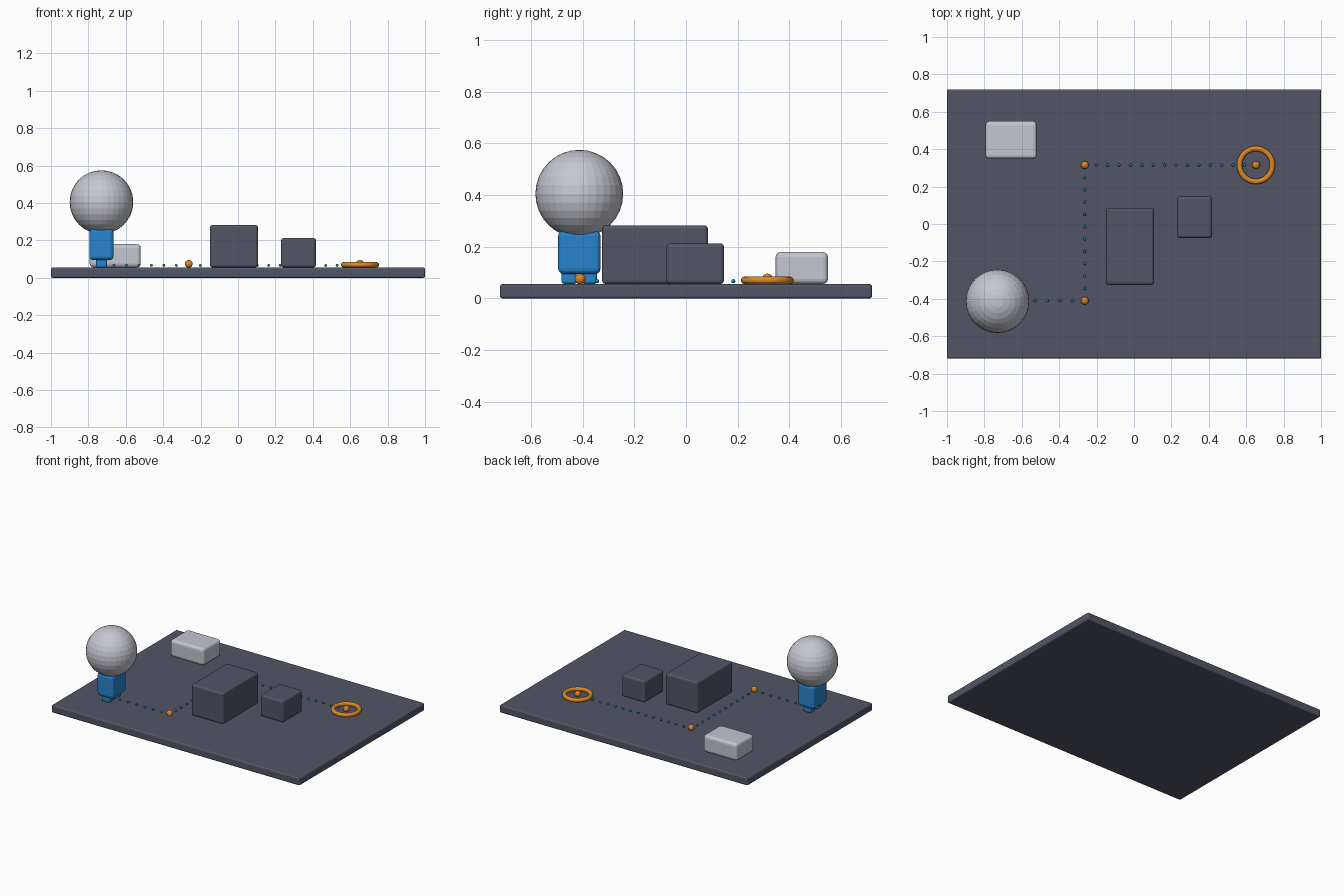
import bpy
from mathutils import Vector

if "Cube" in bpy.data.objects:
    bpy.data.objects.remove(bpy.data.objects["Cube"], do_unlink=True)


def material(name, rgb):
    m = bpy.data.materials.new(name)
    m.use_nodes = True
    m.diffuse_color = (*rgb, 1)
    m.node_tree.nodes["Principled BSDF"].inputs["Base Color"].default_value = (*rgb, 1)
    return m


slate = material("dark slate", (0.085, 0.094, 0.13))
pale = material("pale grey", (0.56, 0.57, 0.63))
blue = material("blue", (0.02, 0.23, 0.62))
orange = material("orange", (0.72, 0.25, 0.02))
teal = material("teal", (0.01, 0.33, 0.33))


def finish(name, mat):
    ob = bpy.context.object
    ob.name = name
    ob.data.materials.append(mat)
    return ob


def box(name, low, high, bevel, mat):
    """Rounded box between two opposite corners."""
    low, high = Vector(low), Vector(high)
    bpy.ops.mesh.primitive_cube_add(size=1, location=(low + high) / 2)
    ob = finish(name, mat)
    ob.scale = high - low
    bpy.ops.object.transform_apply(location=False, rotation=False, scale=True)
    mod = ob.modifiers.new("rounded edges", "BEVEL")
    mod.width = bevel
    mod.segments = 3
    return ob


def ball(name, centre, radius, mat, segments=16, rings=8):
    bpy.ops.mesh.primitive_uv_sphere_add(
        segments=segments, ring_count=rings, radius=radius, location=centre)
    return finish(name, mat)


FLOOR = 0.056

# Floor slab and obstacles
box("floor_slab", (-1, -0.72, 0), (1, 0.72, FLOOR), 0.01, slate)
box("large_block", (-0.15, -0.325, FLOOR), (0.107, 0.085, 0.283), 0.014, slate)
box("small_block", (0.23, -0.075, FLOOR), (0.417, 0.147, 0.213), 0.014, slate)
box("pale_box", (-0.793, 0.347, FLOOR), (-0.52, 0.55, 0.18), 0.02, pale)

# Figure: two feet, body and round head, facing along the path
FX, FY = -0.73, -0.413
for side, name in ((1, "left_foot"), (-1, "right_foot")):
    y = FY + side * 0.039
    box(name, (FX - 0.03, y - 0.029, FLOOR), (FX + 0.03, y + 0.029, 0.13), 0.01, blue)
box("body", (FX - 0.064, FY - 0.082, 0.095), (FX + 0.064, FY + 0.082, 0.262), 0.02, blue)
ball("head", (FX, FY, 0.405), 0.17, pale, 32, 16)

# Path: waypoints joined by rows of dots
stops = [Vector(p) for p in ((FX, FY + 0.003, 0.067), (-0.263, -0.41, 0.067),
                             (-0.263, 0.315, 0.067), (0.652, 0.315, 0.067))]
for i, steps in enumerate((7, 11, 15)):
    for k in range(1, steps):
        ball(f"path_dot_{i}_{k}", stops[i].lerp(stops[i + 1], k / steps),
             0.008, teal, 10, 6)
    ball(f"waypoint_{i}", stops[i + 1] + Vector((0, 0, 0.008)), 0.021, orange)

# Goal ring around the last waypoint
bpy.ops.mesh.primitive_torus_add(
    location=(0.652, 0.315, 0.07), major_radius=0.088, minor_radius=0.0145,
    major_segments=40, minor_segments=12)
finish("goal_ring", orange)
